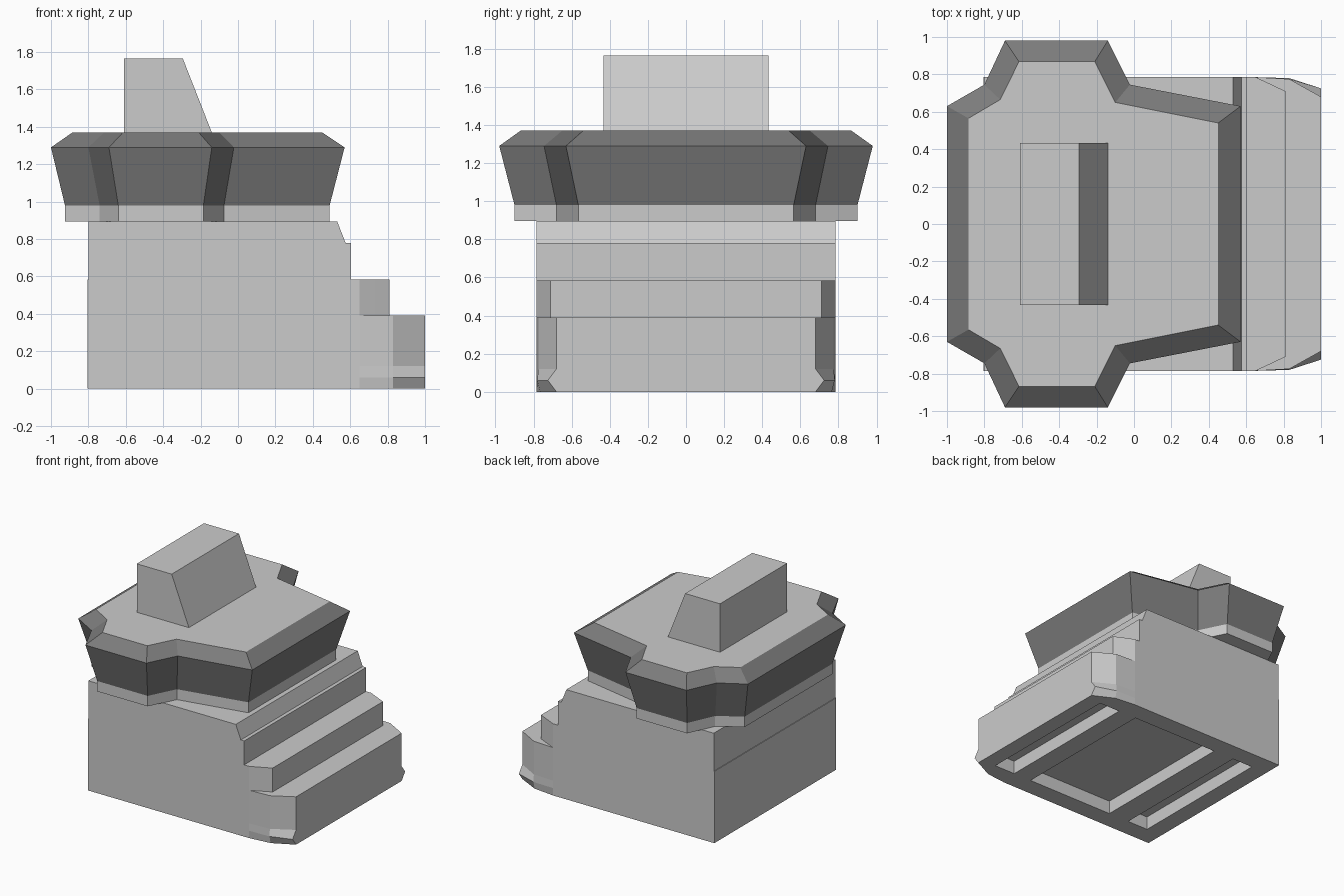
import bpy, bmesh

if "Cube" in bpy.data.objects:
    bpy.data.objects.remove(bpy.data.objects["Cube"])


def loft(name, rings, mats=(), bands=None):
    """Skin stacked half outlines (x, y >= 0), mirrored in y; rings = [(z, outline)]."""
    bm = bmesh.new()
    loops = []
    for z, half in rings:
        pts = [(x, -y) for x, y in half] + [(x, y) for x, y in reversed(half)]
        loops.append([bm.verts.new((x, y, z)) for x, y in pts])
    bm.faces.new(loops[0][::-1])
    bm.faces.new(loops[-1])
    for k, (a, b) in enumerate(zip(loops, loops[1:])):
        for i in range(len(a)):
            j = (i + 1) % len(a)
            f = bm.faces.new((a[i], a[j], b[j], b[i]))
            if bands:
                f.material_index = bands[k]
    return finish(name, bm, mats)


def extrude_y(name, profile, w):
    """Extrude an (x, z) profile from y = -w to y = w."""
    bm = bmesh.new()
    a = [bm.verts.new((x, -w, z)) for x, z in profile]
    b = [bm.verts.new((x, w, z)) for x, z in profile]
    bm.faces.new(a)
    bm.faces.new(b[::-1])
    for i in range(len(a)):
        j = (i + 1) % len(a)
        bm.faces.new((a[i], b[i], b[j], a[j]))
    return finish(name, bm)


def finish(name, bm, mats=()):
    bmesh.ops.remove_doubles(bm, verts=bm.verts, dist=0.0005)
    bmesh.ops.recalc_face_normals(bm, faces=bm.faces)
    me = bpy.data.meshes.new(name)
    bm.to_mesh(me)
    bm.free()
    for m in mats:
        me.materials.append(m)
    ob = bpy.data.objects.new(name, me)
    bpy.context.collection.objects.link(ob)
    return ob


# Lower body: foot and first step with chamfered front corners
W = 0.785
back = [(-0.805, W), (0.65, W)]
foot = back + [(0.83, 0.775), (1.0, 0.68)]
flare = back + [(0.83, 0.78), (1.0, 0.725)]
step = back + [(0.73, 0.748), (0.81, 0.71)]
lower = loft("lower_body", [(0, back + [(0.83, 0.765), (1.0, 0.68)]), (0.06, flare),
                            (0.12, foot), (0.39, foot), (0.39, step), (0.585, step)])

# Shallow slots in the underside
for i, (x0, x1) in enumerate([(-0.66, -0.47), (-0.28, 0.515), (0.68, 0.87)]):
    cut = extrude_y(f"slot_cutter_{i}", [(x0, -0.1), (x1, -0.1), (x1, 0.11), (x0, 0.11)], 0.63)
    cut.hide_render = True
    mod = lower.modifiers.new("slot", 'BOOLEAN')
    mod.operation = 'DIFFERENCE'
    mod.solver = 'EXACT'
    mod.object = cut
    bpy.context.view_layer.objects.active = lower
    bpy.ops.object.modifier_apply(modifier=mod.name)
    bpy.data.objects.remove(cut)

# Upper body with its bevelled top step
extrude_y("upper_body", [(-0.8, 0.585), (0.605, 0.585), (0.605, 0.78), (0.575, 0.78),
                         (0.53, 0.895), (-0.8, 0.895)], W)

# Platform: grey neck, dark flared rim and bevel, grey top
grey = bpy.data.materials.new("grey")
grey.diffuse_color = (0.8, 0.8, 0.8, 1)
grey.use_nodes = True
grey.node_tree.nodes["Principled BSDF"].inputs["Base Color"].default_value = grey.diffuse_color
dark = bpy.data.materials.new("dark_rim")
dark.diffuse_color = (0.2, 0.2, 0.2, 1)
dark.use_nodes = True
dark.node_tree.nodes["Principled BSDF"].inputs["Base Color"].default_value = dark.diffuse_color
neck = [(-0.925, 0.565), (-0.74, 0.68), (-0.64, 0.9), (-0.185, 0.9), (-0.075, 0.68), (0.49, 0.565)]
rim = [(-1.0, 0.63), (-0.8, 0.745), (-0.69, 0.98), (-0.14, 0.98), (-0.022, 0.745), (0.57, 0.63)]
top = [(-0.885, 0.565), (-0.715, 0.665), (-0.615, 0.868), (-0.21, 0.868), (-0.1, 0.65), (0.45, 0.54)]
loft("platform", [(0.895, neck), (0.98, neck), (1.29, rim), (1.37, top)],
     (grey, dark), (0, 1, 1))

# Wedge-shaped block on top
extrude_y("top_block", [(-0.61, 1.37), (-0.14, 1.37), (-0.295, 1.765), (-0.61, 1.765)], 0.433)
